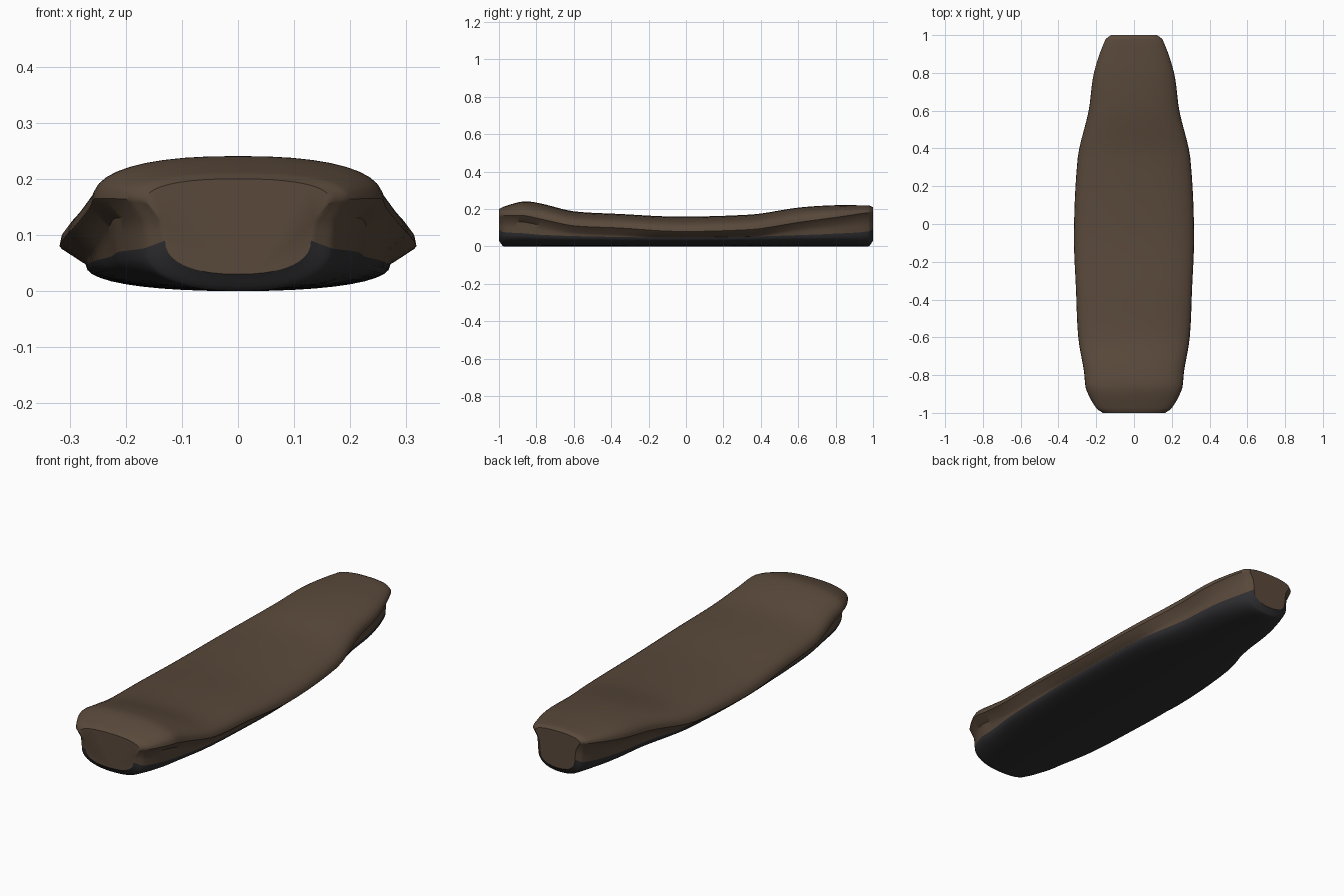
import bpy, bmesh, math

if "Cube" in bpy.data.objects:
    bpy.data.objects.remove(bpy.data.objects["Cube"])

# Stations: y, lip half width, lip z, top z, base half width, base top z, bottom z
ST = [
    (-1.00, .165, .160, .200, .130, .090, .030),
    (-.975, .200, .164, .212, .168, .076, .0),
    (-.87, .255, .165, .240, .212, .070, .0),
    (-.78, .265, .147, .230, .225, .062, .0),
    (-.60, .295, .110, .187, .252, .055, .0),
    (-.35, .307, .098, .173, .265, .050, .0),
    (-.05, .318, .080, .159, .271, .047, .0),
    (.35, .298, .090, .170, .252, .052, .0),
    (.60, .240, .128, .207, .200, .060, .0),
    (.80, .212, .155, .220, .175, .068, .0),
    (.975, .152, .180, .219, .122, .080, .0),
    (1.00, .122, .182, .210, .095, .095, .030),
]
SUB, N = 5, 10


def sample(i, t):
    """Smooth (Hermite) blend between stations i and i+1."""
    a, b = ST[i], ST[i + 1]
    p, q = ST[max(i - 1, 0)], ST[min(i + 2, len(ST) - 1)]
    h = b[0] - a[0]
    out = [a[0] + h * t]
    for k in range(1, 7):
        d = (b[k] - a[k]) / h
        m0, m1 = (b[k] - p[k]) / (b[0] - p[0]), (q[k] - a[k]) / (q[0] - a[0])
        lim = lambda m: max(min(m, 2 * abs(d)), -2 * abs(d))
        m0, m1 = lim(m0), lim(m1)
        out.append(a[k] * (2*t**3 - 3*t*t + 1) + b[k] * (3*t*t - 2*t**3)
                   + h * (m0 * (t**3 - 2*t*t + t) + m1 * (t**3 - t*t)))
    return out


def quarter(w, z0, z1, n):
    """Superellipse quarter from (w, z0) to (0, z1)."""
    return [(w * max(math.cos(a), 0) ** (2 / n), z0 + (z1 - z0) * math.sin(a) ** (2 / n))
            for a in (math.pi / 2 * j / N for j in range(N + 1))]


def mirrored(half, y):
    """Half profile ending on the centre line -> full ring part, right to left."""
    return [(x, y, z) for x, z in half] + [(-x, y, z) for x, z in half[-2::-1]]


def base_part(s):
    y, w, l, t, b, d, z = s
    return mirrored(quarter(b, d, z, 2.3), y)


def cover_part(s):
    y, w, l, t, b, d, z = s
    nz = max(l - .035, d + .004)
    neck = [(b, d), (b + .002, d + (nz - d) * .5), (b + .006, nz), (w - .004, l - .005)]
    return mirrored(neck + quarter(w, l, t, 2.4), y)


def material(name, col):
    m = bpy.data.materials.new(name)
    m.diffuse_color = (*col, 1)
    m.use_nodes = True
    m.node_tree.nodes["Principled BSDF"].inputs["Base Color"].default_value = m.diffuse_color
    return m


def loft(name, part, mat, rows, caps=False):
    bm = bmesh.new()
    rings = [[bm.verts.new(p) for p in part(s)] for s in rows]
    for r, q in zip(rings, rings[1:]):
        for j in range(len(r) - 1):
            bm.faces.new((r[j], r[j + 1], q[j + 1], q[j]))
    if caps:  # flat end panels covering the whole end outline
        for s, r in ((rows[0], rings[0]), (rows[-1], rings[-1])):
            low = [bm.verts.new(p) for p in base_part(s)[1:-1]]
            bm.faces.new(r + low[::-1])
    bmesh.ops.recalc_face_normals(bm, faces=bm.faces)
    # the open shells must face outward
    top = max(bm.faces, key=lambda f: abs(f.normal.z) * f.calc_area())
    up = 1 if caps else -1
    if top.normal.z * up < 0:
        bmesh.ops.reverse_faces(bm, faces=bm.faces)
    me = bpy.data.meshes.new(name)
    bm.to_mesh(me)
    bm.free()
    ob = bpy.data.objects.new(name, me)
    bpy.context.collection.objects.link(ob)
    me.materials.append(mat)
    bpy.ops.object.select_all(action='DESELECT')
    ob.select_set(True)
    bpy.context.view_layer.objects.active = ob
    bpy.ops.object.shade_smooth_by_angle(angle=math.radians(35))


rows = [sample(i, j / SUB) for i in range(len(ST) - 1) for j in range(SUB)] + [list(ST[-1])]

# padded cover with overhanging lip, and dark base pan
loft("seat_cover", cover_part, material("brown_cover", (.10, .066, .043)), rows, True)
loft("seat_base", base_part, material("dark_base", (.028, .028, .031)), rows)
